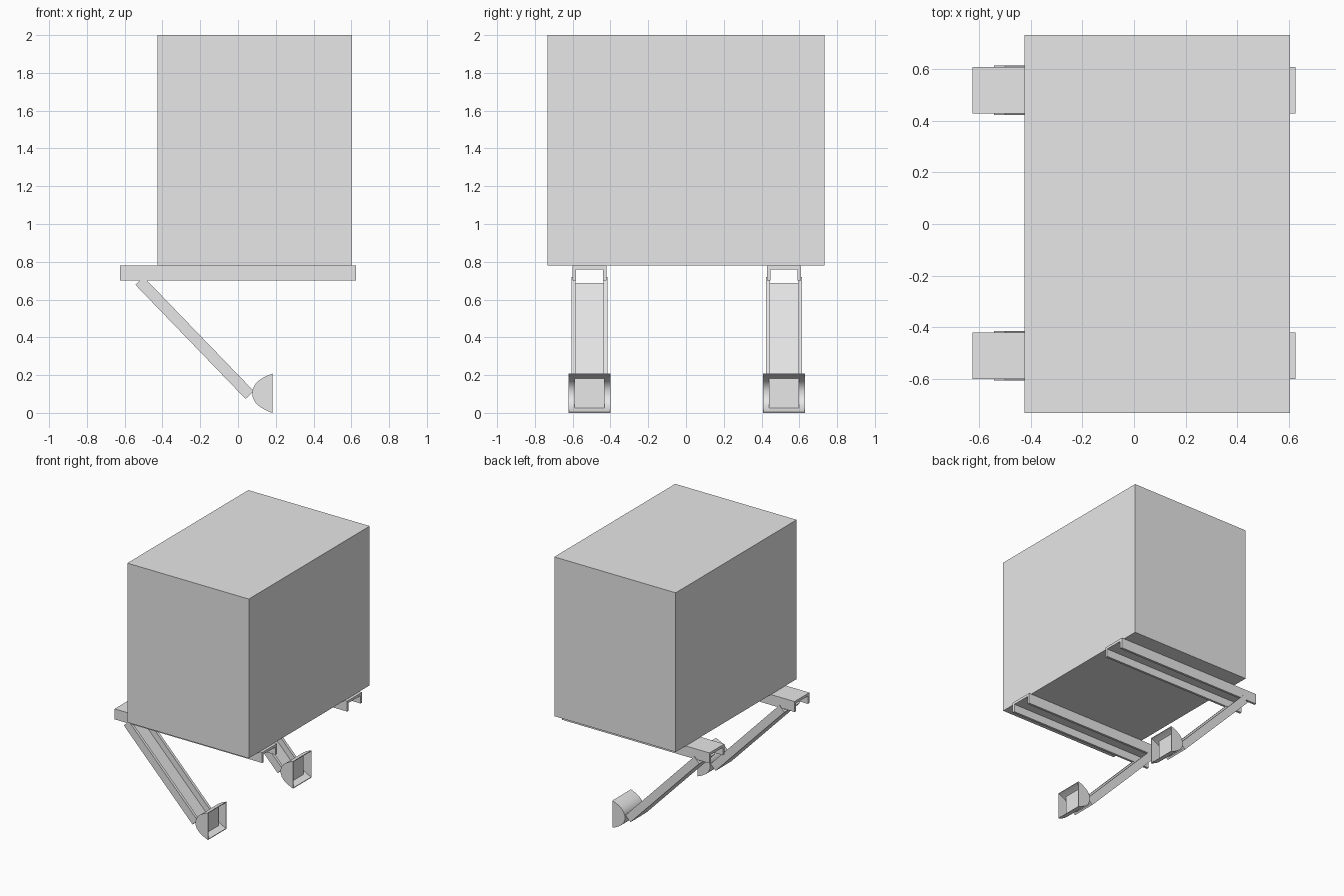
import bpy, bmesh, math
from mathutils import Matrix, Vector

cube = bpy.data.objects.get("Cube")
if cube:
    bpy.data.objects.remove(cube, do_unlink=True)

GREY = (0.8, 0.8, 0.8, 1.0)
grey = bpy.data.materials.new("plain_grey")
grey.use_nodes = True
grey.diffuse_color = GREY
grey.node_tree.nodes["Principled BSDF"].inputs["Base Color"].default_value = GREY


def prism(name, outline, origin, u, v, sweep, smooth=False):
    """Extrude a flat outline, given along axes u and v, by the sweep vector."""
    origin, u, v, sweep = map(Vector, (origin, u, v, sweep))
    bm = bmesh.new()
    face = bm.faces.new([bm.verts.new(origin + u * a + v * b) for a, b in outline])
    side = bmesh.ops.extrude_face_region(bm, geom=[face])
    verts = [g for g in side["geom"] if isinstance(g, bmesh.types.BMVert)]
    bmesh.ops.translate(bm, verts=verts, vec=sweep)
    bmesh.ops.recalc_face_normals(bm, faces=bm.faces)
    mesh = bpy.data.meshes.new(name)
    bm.to_mesh(mesh)
    bm.free()
    if smooth:
        mesh.shade_smooth()
        mesh.set_sharp_from_angle(angle=math.radians(35))
    mesh.materials.append(grey)
    obj = bpy.data.objects.new(name, mesh)
    bpy.context.collection.objects.link(obj)
    return obj


def channel(half, depth, wall, web):
    """U-shaped section with its web at zero and flanges reaching depth."""
    inner = half - wall
    return [(-half, 0), (half, 0), (half, depth), (inner, depth),
            (inner, web), (-inner, web), (-inner, depth), (-half, depth)]


# Large closed box
prism("main_box", [(-0.425, -0.732), (0.604, -0.732), (0.604, 0.732), (-0.425, 0.732)],
      (0, 0, 0.78), (1, 0, 0), (0, 1, 0), (0, 0, 1.22))

# Curved foot outline, upper half mirrored to the lower half
MID = 0.104
RIM = 0.182
upper = [(RIM, 0.104), (0.158, 0.095), (0.135, 0.083), (0.115, 0.071),
         (0.098, 0.056), (0.085, 0.038), (0.077, 0.016)]
outer = upper + [(x, -z) for x, z in reversed(upper)]
inner = [(RIM + (x - RIM) * 0.95, z * 0.95) for x, z in outer]
block = [(x, z) for x, z in inner if x < 0.143]

arm_start = Vector((-0.543, 0, 0.678))
arm_vec = Vector((0.04, 0, 0.074)) - arm_start
arm_up = Vector((-arm_vec.z, 0, arm_vec.x)).normalized()

for side, y in (("front", -0.511), ("back", 0.519)):
    at_y = Vector((0, y, 0))
    # Rail under the box, open downwards
    prism(side + "_rail", channel(0.09, 0.08, 0.018, 0.02),
          (-0.625, y, 0.78), (0, 1, 0), (0, 0, -1), (1.25, 0, 0))
    # Slanted arm, open upwards
    prism(side + "_arm", channel(0.096, 0.06, 0.022, 0.015),
          arm_start + at_y, (0, 1, 0), arm_up, arm_vec)
    # Foot: curved shell, thin cheeks and a recessed inner block
    foot = (0, y - 0.112, MID)
    prism(side + "_foot_shell", outer + inner[::-1], foot,
          (1, 0, 0), (0, 0, 1), (0, 0.224, 0), True)
    for end, offset in (("front", -0.112), ("back", 0.108)):
        prism(f"{side}_foot_{end}_cheek", outer, (0, y + offset, MID),
              (1, 0, 0), (0, 0, 1), (0, 0.004, 0))
    prism(side + "_foot_block", block, (0, y - 0.079, MID),
          (1, 0, 0), (0, 0, 1), (0, 0.158, 0))
